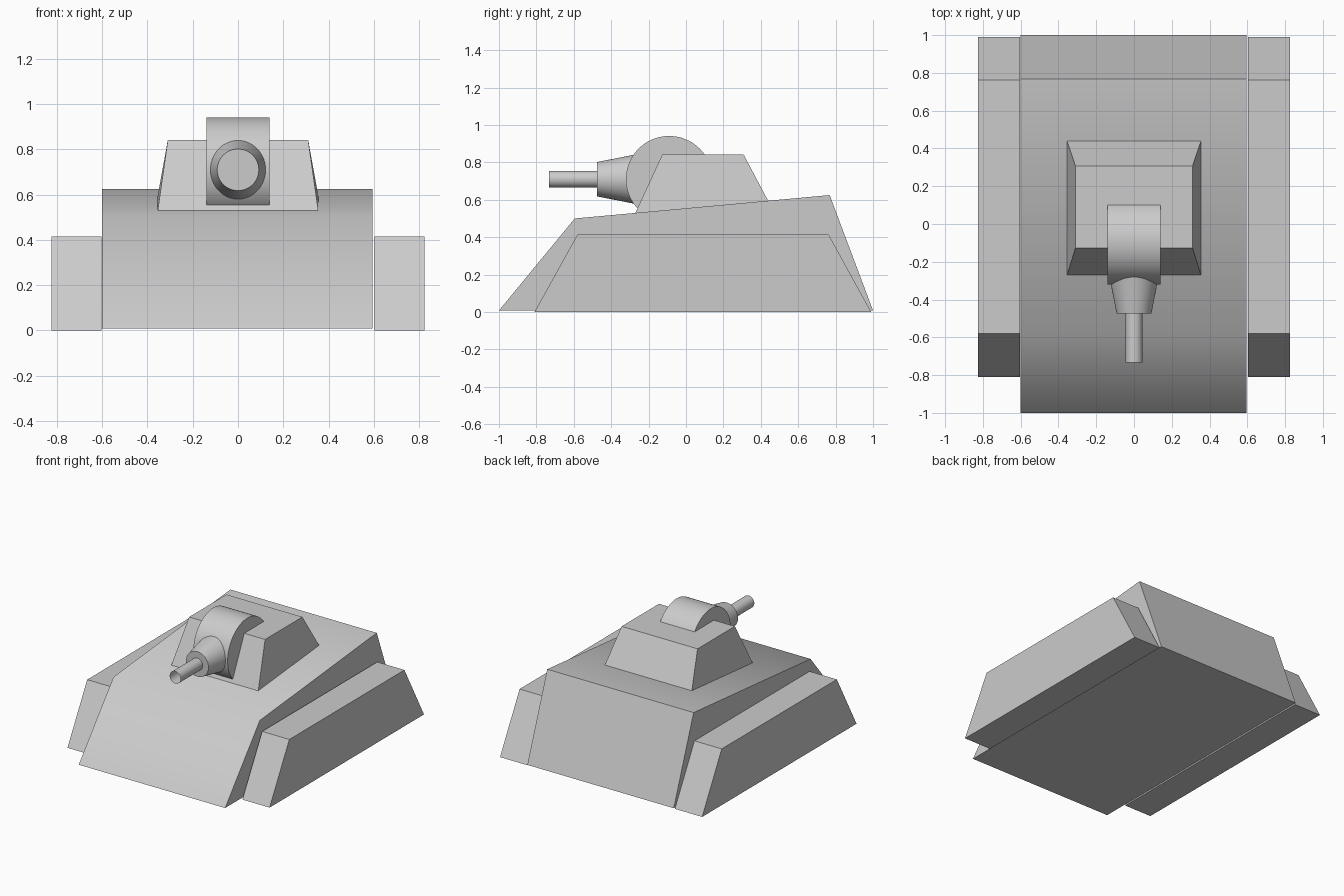
import bpy
from math import pi, radians

if "Cube" in bpy.data.objects:
    bpy.data.objects.remove(bpy.data.objects["Cube"])


def make_mesh(name, verts, faces):
    mesh = bpy.data.meshes.new(name)
    mesh.from_pydata(verts, [], faces)
    obj = bpy.data.objects.new(name, mesh)
    bpy.context.collection.objects.link(obj)
    return obj


def smooth(obj, angle):
    bpy.ops.object.select_all(action='DESELECT')
    obj.select_set(True)
    bpy.context.view_layer.objects.active = obj
    bpy.ops.object.shade_smooth_by_angle(angle=radians(angle))


def extrude_profile(name, profile, x0, x1):
    """Extrude a clockwise (y, z) side profile from x0 to x1."""
    n = len(profile)
    verts = [(x, y, z) for x in (x0, x1) for y, z in profile]
    faces = [tuple(range(n)), tuple(reversed(range(n, 2 * n)))]
    for i in range(n):
        j = (i + 1) % n
        faces.append((i, i + n, j + n, j))
    obj = make_mesh(name, verts, faces)
    # keep normals pointing outwards
    import bmesh
    bm = bmesh.new()
    bm.from_mesh(obj.data)
    bmesh.ops.recalc_face_normals(bm, faces=bm.faces)
    bm.to_mesh(obj.data)
    bm.free()
    return obj


def gun_section(name, y_back, y_front, r_back, r_front, fill='NGON'):
    """Round section along the gun axis, pointing to -y."""
    bpy.ops.mesh.primitive_cone_add(
        vertices=48, radius1=r_back, radius2=r_front, depth=y_back - y_front,
        end_fill_type=fill, location=(0, (y_back + y_front) / 2, GUN_Z),
        rotation=(pi / 2, 0, 0))
    obj = bpy.context.object
    obj.name = name
    smooth(obj, 30)
    return obj


GUN_Z = 0.71

# Sloped hull, with the nose blending smoothly into the deck
hull = extrude_profile(
    "hull", [(-1.0, 0.008), (-0.595, 0.5), (0.768, 0.625), (1.0, 0.008)],
    -0.6, 0.595)
smooth(hull, 50)

# Track guards on both sides
for side, label in ((-1, "left"), (1, "right")):
    extrude_profile(
        "track_guard_" + label,
        [(-0.81, 0), (-0.58, 0.415), (0.762, 0.415), (0.99, 0)],
        side * 0.603, side * 0.825)

# Tapered turret, its base following the sloping deck
lower = [(-0.355, -0.272, 0.527), (0.355, -0.272, 0.527),
         (0.355, 0.44, 0.593), (-0.355, 0.44, 0.593)]
upper = [(-0.31, -0.127, 0.842), (0.31, -0.127, 0.842),
         (0.31, 0.308, 0.842), (-0.31, 0.308, 0.842)]
make_mesh("turret", lower + upper,
          [(3, 2, 1, 0), (4, 5, 6, 7)] +
          [(i, (i + 1) % 4, (i + 1) % 4 + 4, i + 4) for i in range(4)])

# Round mantlet across the turret front
bpy.ops.mesh.primitive_cylinder_add(
    vertices=64, radius=0.231, depth=0.28,
    location=(0, -0.09, GUN_Z), rotation=(0, pi / 2, 0))
bpy.context.object.name = "mantlet"
smooth(bpy.context.object, 30)

# Gun collar and open barrel
gun_section("gun_collar", -0.26, -0.475, 0.134, 0.092)
gun_section("gun_barrel", -0.475, -0.732, 0.045, 0.045, fill='NOTHING')
